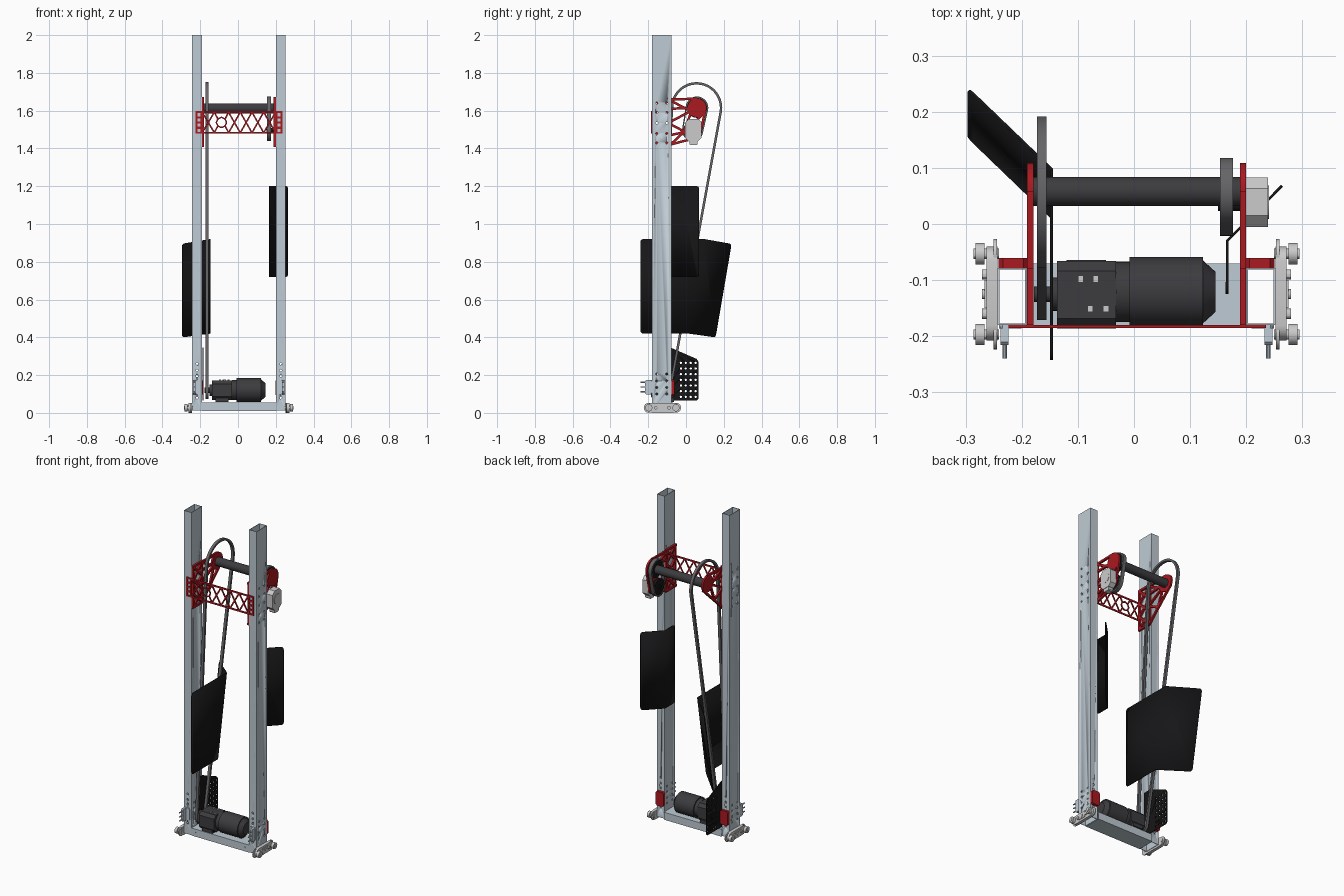
import bpy, bmesh, math
from mathutils import Vector

if "Cube" in bpy.data.objects:
    bpy.data.objects.remove(bpy.data.objects["Cube"])

CX = 0.0045                     # mid plane of the frame


def material(name, rgb):
    m = bpy.data.materials.new(name)
    m.diffuse_color = (*rgb, 1)
    m.use_nodes = True
    m.node_tree.nodes["Principled BSDF"].inputs["Base Color"].default_value = m.diffuse_color
    return m


STEEL = material("pale_steel", (0.52, 0.6, 0.66))
GREY = material("light_grey", (0.58, 0.58, 0.58))
RED = material("dark_red", (0.4, 0.01, 0.015))
BLACK = material("black", (0.008, 0.008, 0.009))
DARK = material("dark_grey", (0.045, 0.045, 0.05))
RUBBER = material("rubber_grey", (0.13, 0.13, 0.14))


# 2D profiles
def circle(u, v, r, n=24):
    return [(u + r * math.cos(2 * math.pi * i / n), v + r * math.sin(2 * math.pi * i / n)) for i in range(n)]


def rect(u0, u1, v0, v1, c=0.0):
    if c == 0:
        return [(u0, v0), (u1, v0), (u1, v1), (u0, v1)]
    return [(u0 + c, v0), (u1 - c, v0), (u1, v0 + c), (u1, v1 - c),
            (u1 - c, v1), (u0 + c, v1), (u0, v1 - c), (u0, v0 + c)]


def bar(p, q, w):
    p, q = Vector(p), Vector(q)
    d = (q - p).normalized() * w / 2
    n = Vector((-d.y, d.x))
    return [tuple(a) for a in (p + n, p - n, q - n, q + n)]


def belt_loop(c1, r1, c2, r2, n=24):
    d = Vector(c2) - Vector(c1)
    th, al = math.atan2(d.y, d.x), math.acos((r1 - r2) / d.length)
    pts = []
    for c, r, a0, a1 in ((c1, r1, th + al, th + 2 * math.pi - al), (c2, r2, th - al, th + al)):
        for i in range(n + 1):
            a = a0 + (a1 - a0) * i / n
            pts.append((c[0] + r * math.cos(a), c[1] + r * math.sin(a)))
    return pts


class Part:
    """Collects extruded profiles into one mesh object."""

    def __init__(self):
        self.bm = bmesh.new()

    def loop(self, pts, axis, t):
        place = {'x': lambda u, v: (t, u, v), 'y': lambda u, v: (u, t, v), 'z': lambda u, v: (u, v, t)}[axis]
        return [self.bm.verts.new(place(u, v)) for u, v in pts]

    def strip(self, a, b):
        for i in range(len(a)):
            j = (i + 1) % len(a)
            self.bm.faces.new((a[i], a[j], b[j], b[i]))

    def prism(self, pts, axis, lo, hi, end=None):
        a, b = self.loop(pts, axis, lo), self.loop(end or pts, axis, hi)
        self.strip(a, b)
        self.bm.faces.new(a[::-1])
        self.bm.faces.new(b)
        return self

    def ring(self, outer, inner, axis, lo, hi):
        a, b, c, d = (self.loop(p, axis, t) for p, t in ((outer, lo), (outer, hi), (inner, hi), (inner, lo)))
        for s, e in ((a, b), (b, c), (c, d), (d, a)):
            self.strip(s, e)
        return self

    def done(self, name, mat=None):
        bmesh.ops.recalc_face_normals(self.bm, faces=self.bm.faces[:])
        me = bpy.data.meshes.new(name)
        self.bm.to_mesh(me)
        self.bm.free()
        ob = bpy.data.objects.new(name, me)
        bpy.context.collection.objects.link(ob)
        if mat:
            me.materials.append(mat)
        bpy.ops.object.select_all(action='DESELECT')
        ob.select_set(True)
        bpy.context.view_layer.objects.active = ob
        bpy.ops.object.shade_smooth_by_angle(angle=math.radians(30))
        return ob


def cut(ob, cutter):
    cutter.hide_render = True
    cutter.hide_set(True)
    m = ob.modifiers.new("holes", 'BOOLEAN')
    m.operation, m.object, m.solver = 'DIFFERENCE', cutter, 'EXACT'


def sheet(name, verts, faces, corners, r=0.015):
    p = Part()
    vs = [p.bm.verts.new(v) for v in verts]
    for f in faces:
        p.bm.faces.new([vs[i] for i in f])
    bmesh.ops.bevel(p.bm, geom=[vs[i] for i in corners], offset=r, segments=3, profile=0.5, affect='VERTICES')
    ob = p.done(name, BLACK)
    m = ob.modifiers.new("thickness", 'SOLIDIFY')
    m.thickness, m.offset = 0.005, 0
    return ob


for side, s in (("left", -1), ("right", 1)):
    def X(a, b):                # mirrored x range
        return sorted((CX + s * a, CX + s * b))

    # hollow post with drilled holes
    x0, x1 = X(0.196, 0.2475)
    post = Part().ring(rect(x0, x1, -0.18, -0.078), rect(x0 + .003, x1 - .003, -0.177, -0.081),
                       'z', 0.012, 2.0).done(side + "_post", STEEL)
    holes = Part()
    for y in (-0.155, -0.102):
        for z in (1.43, 1.48, 1.535, 1.59, 1.64, 0.1, 0.135, 0.17, 0.205):
            holes.prism(circle(y, z, 0.006, 10), 'x', x0 - 0.02, x1 + 0.02)
    for z in (0.08, 0.195, 0.225, 0.26):
        for y in (-0.179, -0.079):
            holes.prism(circle((x0 + x1) / 2, z, 0.006, 10), 'y', y - 0.008, y + 0.008)
    cut(post, holes.done(side + "_post_hole_cutter"))

    # roller carriage at the foot
    plate = Part()
    plate.prism(belt_loop((-0.067, 0.027), 0.0265, (-0.181, 0.027), 0.0264, 10), 'x', *X(0.2475, 0.267))
    plate.prism(rect(-0.15, -0.1, 0.012, 0.042), 'x', *X(0.264, 0.271))
    for y in (-0.16, -0.125, -0.09):
        plate.prism(circle(y, 0.027, 0.009, 12), 'x', *X(0.26, 0.275))
    plate.done(side + "_carriage_plate", GREY)
    wheels = Part()
    for y in (-0.053, -0.197):
        wheels.prism(circle(y, 0.027, 0.019), 'x', *X(0.271, 0.287))
        wheels.prism(circle(y, 0.027, 0.009, 12), 'x', *X(0.245, 0.2905))
        wheels.prism(circle(y, 0.019 + 0.008, 0.0265 if y < -0.1 else 0.0264), 'x', *X(0.249, 0.255))
    wheels.done(side + "_carriage_wheels", GREY)

    # front bracket with pins, red clamp plate behind
    br = Part().prism(rect(-0.216, -0.18, 0.098, 0.175, 0.006), 'x', *X(0.228, 0.242))
    br.prism(rect(*X(0.205, 0.245), 0.098, 0.175, 0.006), 'y', -0.186, -0.18)
    for z in (0.112, 0.137, 0.162):
        br.prism(circle(CX + s * 0.235, z, 0.004, 10), 'y', -0.24, -0.21)
    br.done(side + "_front_bracket", STEEL)
    clamp = Part().prism(rect(*X(0.193, 0.246), 0.09, 0.178, 0.008), 'y', -0.078, -0.061)
    clamp.done(side + "_clamp_plate", RED)

    # red truss plate carrying the upper roller
    tr, xr = Part(), X(0.184, 0.1955)
    paths = [((-.172, 1.41), (-.172, 1.67)), ((-.085, 1.41), (-.085, 1.67)), ((-.18, 1.415), (-.078, 1.415)),
             ((-.18, 1.665), (-.078, 1.665)), ((-.085, 1.66), (.058, 1.663)), ((-.085, 1.418), (.1, 1.59)),
             ((-.085, 1.54), (.03, 1.6)), ((-.085, 1.61), (.03, 1.615)), ((-.085, 1.655), (.02, 1.6)),
             ((-.085, 1.53), (-.01, 1.49)), ((-.01, 1.49), (.03, 1.6))]
    for k in range(3):
        a, b = 1.415 + k * 0.083, 1.415 + (k + 1) * 0.083
        paths += [((-.172, a), (-.085, b)), ((-.172, b), (-.085, a))]
    for p, q in paths:
        tr.prism(bar(p, q, 0.013), 'x', *xr)
    tr.prism(circle(0.058, 1.615, 0.051, 32), 'x', *xr)
    if s > 0:                   # motor mount on the right plate
        tr.prism(circle(0.035, 1.495, 0.05, 32), 'x', *xr)
        for p, q in (((-.085, 1.42), (.03, 1.45)), ((.08, 1.5), (.102, 1.6)), ((-.085, 1.47), (.03, 1.495))):
            tr.prism(bar(p, q, 0.013), 'x', *xr)
    tr.done(side + "_truss_plate", RED)

# base beam
base = Part().ring(rect(-0.18, -0.07, 0.01, 0.056), rect(-0.177, -0.073, 0.013, 0.053), 'x', CX - 0.196, CX + 0.196)
for x in (-0.165, 0.17):
    base.prism(circle(x, 0.033, 0.006, 10), 'y', -0.183, -0.178)
base.done("base_beam", STEEL)

# red lattice cross member
lat = Part()
yr = (-0.185, -0.18)
for z in (1.483, 1.592):
    lat.prism(rect(-0.224, 0.235, z - 0.005, z + 0.005), 'y', *yr)
for x0, x1 in ((-0.224, -0.19), (0.199, 0.235)):
    lat.ring(rect(x0, x1, 1.478, 1.597), rect(x0 + .009, x1 - .009, 1.487, 1.588), 'y', *yr)
    for z in (1.51, 1.537, 1.564):
        lat.prism(rect(x0, x1, z - 0.006, z + 0.006), 'y', *yr)
for x0, x1 in ((-.19, -.125), (-.05, .012), (.012, .074), (.074, .136), (.136, .199)):
    lat.prism(bar((x0, 1.483), (x1, 1.592), 0.008), 'y', *yr)
    lat.prism(bar((x0, 1.592), (x1, 1.483), 0.008), 'y', *yr)
lat.ring(circle(-0.0875, 1.5375, 0.031, 8), circle(-0.0875, 1.5375, 0.023, 8), 'y', *yr)
for sx in (-1, 1):
    for sz in (-1, 1):
        lat.prism(bar((-0.0875 + sx * .02, 1.5375 + sz * .02), (-0.0875 + sx * .038, 1.5375 + sz * .054), 0.008), 'y', *yr)
lat.done("lattice_crossbar", RED)

# upper roller, with its pulley drive and side motor
Part().prism(circle(0.058, 1.612, 0.026, 32), 'x', -0.182, 0.192).done("upper_roller", DARK)
up, low = (0.058, 1.615), (0.035, 1.495)
drive = Part().ring(belt_loop(up, 0.06, low, 0.056), belt_loop(up, 0.053, low, 0.049), 'x', 0.153, 0.176)
drive.done("drive_belt", RUBBER)
pul = Part()
for c, r in ((up, 0.053), (low, 0.049)):
    pul.prism(circle(*c, r, 32), 'x', 0.157, 0.172)
pul.prism(circle(*low, 0.012, 16), 'x', 0.15, 0.21)
pul.done("drive_pulleys", BLACK)
mot = Part().prism(rect(-0.005, 0.083, 1.437, 1.557, 0.02), 'x', 0.2, 0.239)
mot.prism(rect(0.018, 0.06, 1.417, 1.45, 0.005), 'x', 0.203, 0.236)
mot.prism(circle(0.039, 1.5, 0.03), 'x', 0.239, 0.241)
mot.done("side_motor", GREY)

# long belt
big, small = (0.056, 1.615), (-0.125, 0.12)
Part().ring(belt_loop(big, 0.136, small, 0.046, 32), belt_loop(big, 0.123, small, 0.033, 32),
            'x', -0.173, -0.156).done("long_belt", RUBBER)
spr = Part().prism(circle(*small, 0.033), 'x', -0.171, -0.158)
spr.prism(circle(*small, 0.014, 16), 'x', -0.178, -0.13)
spr.done("lower_sprocket", DARK)

# lower motor and gearbox
m = (-0.121, 0.121)
lm = Part().prism(circle(*m, 0.0625, 40), 'x', -0.008, 0.123)
lm.prism(circle(*m, 0.054, 40), 'x', -0.032, -0.006)
lm.prism(circle(*m, 0.056, 40), 'x', 0.123, 0.145, circle(*m, 0.036, 40))
lm.done("lower_motor", DARK)
gb = Part().prism(rect(-0.186, -0.066, 0.068, 0.172, 0.018), 'x', -0.137, -0.032)
gb.prism(rect(-0.18, -0.064, 0.058, 0.08), 'x', -0.12, -0.05)
gb.prism(circle(*small, 0.03), 'x', -0.15, -0.13)
gb.done("gearbox", DARK)
bolts = Part()
for x, y in ((-.095, -.098), (-.068, -.098), (-.078, -.151), (-.05, -.151)):
    bolts.prism(rect(x - .005, x + .005, y - .006, y + .006), 'z', 0.17, 0.176)
bolts.done("gearbox_bolts", GREY)

# bent black guard panels
sheet("right_guard", [(.166, -.125, .72), (.166, -.125, 1.2), (.166, -.03, 1.2), (.166, -.03, .72),
                      (.264, .068, 1.2), (.264, .068, .72)], [(0, 1, 2, 3), (3, 2, 4, 5)], (0, 1, 4, 5))
sheet("left_guard", [(-.147, -.242, .42), (-.147, -.242, .92), (-.147, .098, .92), (-.147, .012, .42),
                     (-.295, .24, .895), (-.295, .155, .4)], [(0, 1, 2, 3), (3, 2, 4, 5)], (0, 1, 4, 5))

# perforated lower guard
guard = Part().prism([(-.13, .065), (.056, .065), (.066, .075), (.066, .27), (.056, .286), (-.08, .345), (-.13, .345)],
                     'x', -0.187, -0.182).done("lower_guard", BLACK)
perf = Part()
for i in range(4):
    for j in range(7):
        perf.prism(circle(-0.027 + i * 0.026, 0.085 + j * 0.03, 0.0065, 8), 'x', -0.2, -0.17)
cut(guard, perf.done("guard_hole_cutter"))
